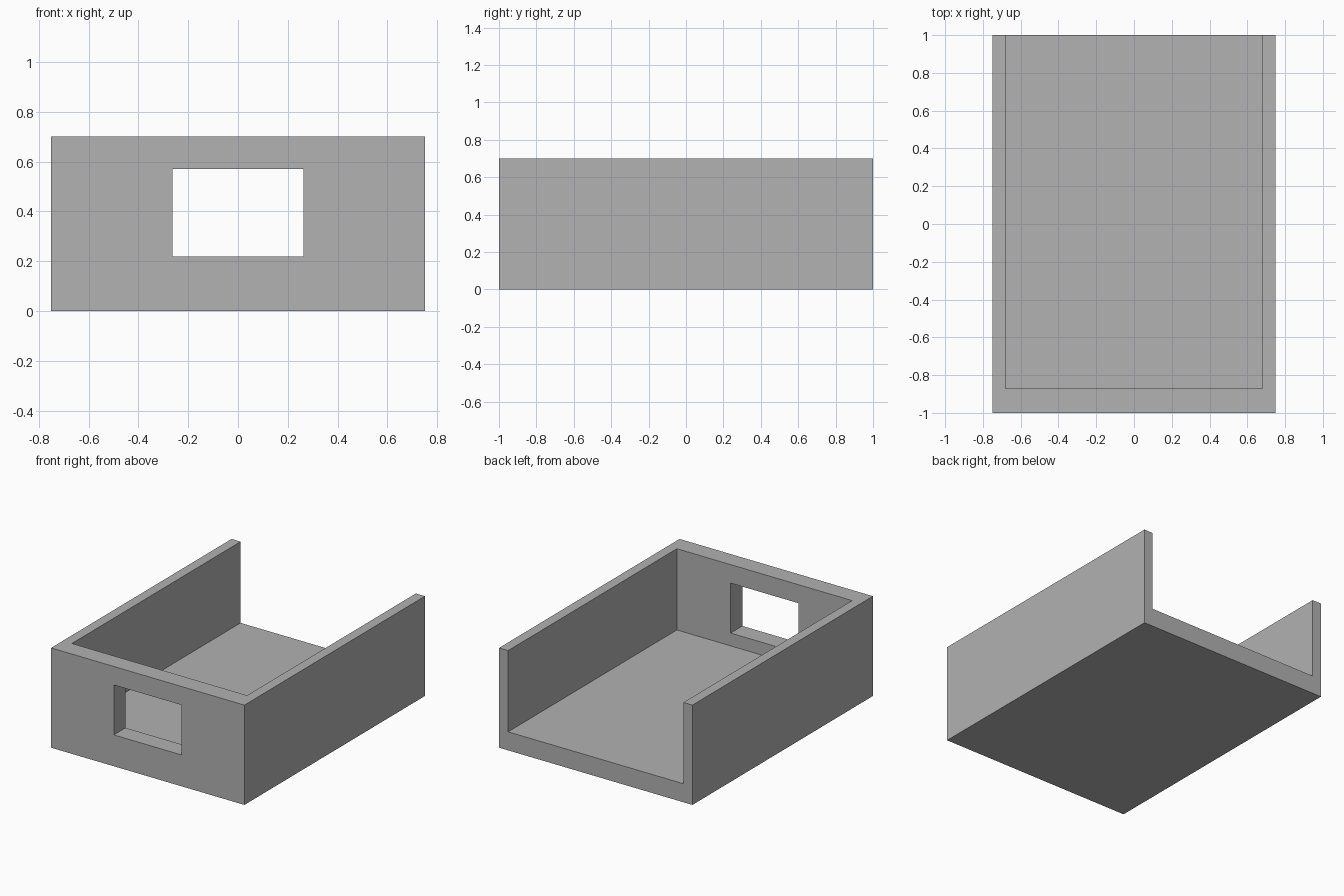
import bpy
from mathutils import Vector

default = bpy.data.objects.get("Cube")
if default:
    bpy.data.objects.remove(default, do_unlink=True)

WIDTH, LENGTH, HEIGHT = 1.5, 2.0, 0.7
SIDE, THICK = 0.07, 0.13      # side walls; floor and front wall
OVER = 0.2                    # cutter overshoot

grey = bpy.data.materials.new("plain grey")
grey.use_nodes = True
colour = (0.445, 0.445, 0.445, 1)
grey.diffuse_color = colour
grey.node_tree.nodes["Principled BSDF"].inputs["Base Color"].default_value = colour


def box(name, low, high):
    """Box between two opposite corners."""
    low, high = Vector(low), Vector(high)
    bpy.ops.mesh.primitive_cube_add(size=1, location=(low + high) / 2)
    obj = bpy.context.object
    obj.name = name
    obj.scale = high - low
    bpy.ops.object.transform_apply(location=True, rotation=False, scale=True)
    obj.data.materials.append(grey)
    return obj


def cut(target, cutter):
    """Subtract the cutter from the target, then discard it."""
    cutter.hide_render = True
    mod = target.modifiers.new(cutter.name, "BOOLEAN")
    mod.operation, mod.solver, mod.object = "DIFFERENCE", "EXACT", cutter
    bpy.context.view_layer.objects.active = target
    bpy.ops.object.modifier_apply(modifier=mod.name)
    bpy.data.objects.remove(cutter, do_unlink=True)


x, y = WIDTH / 2, LENGTH / 2

# Solid block for the floor and three walls
tray = box("open_tray", (-x, -y, 0), (x, y, HEIGHT))

# Hollow interior, open at the top and back
cut(tray, box("interior_cutter", (SIDE - x, THICK - y, THICK),
              (x - SIDE, y + OVER, HEIGHT + OVER)))

# Rectangular window through the front wall
cut(tray, box("window_cutter", (-0.263, -y - OVER, 0.22),
              (0.263, THICK - y + OVER, 0.57)))
